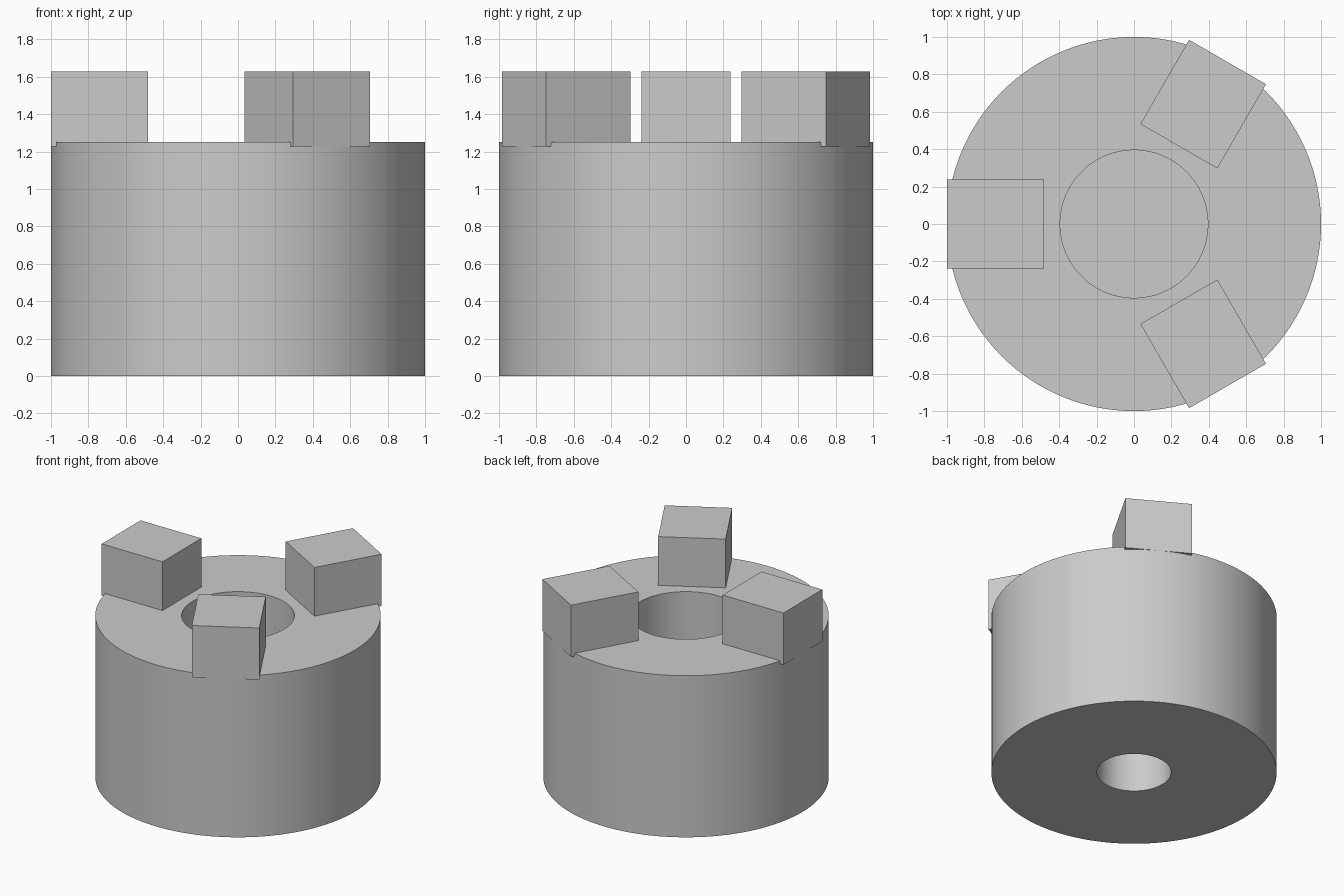
import bpy, bmesh, math
from mathutils import Matrix, Vector

cube = bpy.data.objects.get("Cube")
if cube:
    bpy.data.objects.remove(cube, do_unlink=True)

BODY_TOP = 1.25
SEGMENTS = 128

grey = bpy.data.materials.new("light_grey")
grey.use_nodes = True
colour = (0.6, 0.6, 0.6, 1)
grey.diffuse_color = colour
grey.node_tree.nodes["Principled BSDF"].inputs["Base Color"].default_value = colour


def add_object(name, bm):
    bmesh.ops.recalc_face_normals(bm, faces=bm.faces)
    mesh = bpy.data.meshes.new(name)
    bm.to_mesh(mesh)
    bm.free()
    mesh.materials.append(grey)
    obj = bpy.data.objects.new(name, mesh)
    bpy.context.collection.objects.link(obj)
    return obj


# Hub: turned profile with a wide socket above and a narrow socket below
profile = [(0, 0.55), (0.26, 0.55), (0.26, 0), (1, 0),
           (1, BODY_TOP), (0.395, BODY_TOP), (0.395, 0.65), (0, 0.65)]
bm = bmesh.new()
points = [bm.verts.new((r, 0, z)) for r, z in profile]
edges = [bm.edges.new(pair) for pair in zip(points, points[1:])]
bmesh.ops.spin(bm, geom=points + edges, axis=(0, 0, 1), cent=(0, 0, 0),
               angle=math.tau, steps=SEGMENTS, use_duplicate=False)
bmesh.ops.remove_doubles(bm, verts=bm.verts, dist=0.0001)
hub = add_object("hub", bm)
bpy.ops.object.select_all(action='DESELECT')
hub.select_set(True)
bpy.context.view_layer.objects.active = hub
bpy.ops.object.shade_smooth_by_angle(angle=math.radians(30))

# Three square jaws, slightly sunk into the hub and overhanging its rim
for name, angle in (("back_jaw", 60), ("right_jaw", 180), ("front_jaw", 300)):
    bm = bmesh.new()
    place = (Matrix.Rotation(math.radians(angle), 4, 'Z')
             @ Matrix.Translation(Vector((0.74, 0, 1.427)))
             @ Matrix.Diagonal((0.52, 0.475, 0.4, 1)))
    bmesh.ops.create_cube(bm, size=1, matrix=place)
    add_object(name, bm)
